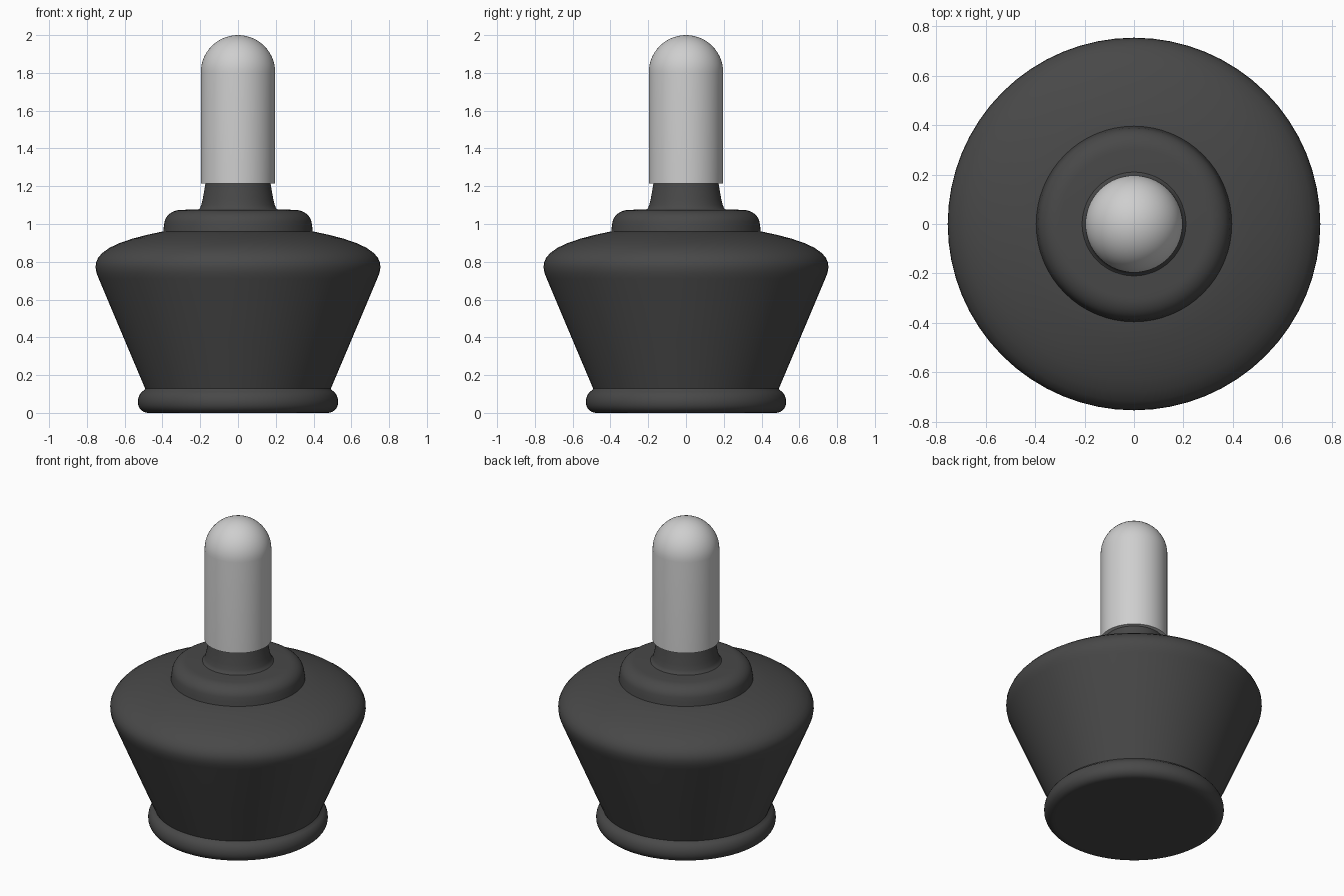
import bpy
import bmesh
import math

cube = bpy.data.objects.get("Cube")
if cube:
    bpy.data.objects.remove(cube, do_unlink=True)


def make_material(name, grey):
    mat = bpy.data.materials.new(name)
    mat.use_nodes = True
    colour = (grey, grey, grey, 1)
    mat.diffuse_color = colour
    mat.node_tree.nodes["Principled BSDF"].inputs["Base Color"].default_value = colour
    return mat


def lathe(name, profile, mat, sharp=40, steps=64):
    """Spin (radius, height) points, listed bottom to top, around z."""
    bm = bmesh.new()
    verts = [bm.verts.new((r, 0, z)) for r, z in profile]
    edges = [bm.edges.new(pair) for pair in zip(verts, verts[1:])]
    bmesh.ops.spin(bm, geom=verts + edges, axis=(0, 0, 1), cent=(0, 0, 0),
                   angle=math.tau, steps=steps, use_merge=True)
    bmesh.ops.remove_doubles(bm, verts=bm.verts, dist=0.0005)
    bmesh.ops.recalc_face_normals(bm, faces=bm.faces)
    mesh = bpy.data.meshes.new(name)
    bm.to_mesh(mesh)
    bm.free()
    mesh.materials.append(mat)
    obj = bpy.data.objects.new(name, mesh)
    bpy.context.collection.objects.link(obj)
    bpy.ops.object.select_all(action="DESELECT")
    obj.select_set(True)
    bpy.context.view_layer.objects.active = obj
    bpy.ops.object.shade_smooth_by_angle(angle=math.radians(sharp))
    return obj


def arc(radius, height, base_r, base_z, start, end, count):
    """Points along an elliptical arc, angles in degrees."""
    points = []
    for i in range(count + 1):
        a = math.radians(start + (end - start) * i / count)
        points.append((base_r + radius * math.cos(a), base_z + height * math.sin(a)))
    return points


rubber = make_material("dark rubber", 0.065)
metal = make_material("light metal", 0.62)

# Rounded foot with a flat underside
foot = ([(0, 0), (0.45, 0)] + arc(0.055, 0.055, 0.475, 0.055, -90, 0, 6)
        + arc(0.055, 0.065, 0.475, 0.06, 5, 65, 5) + [(0.49, 0.13), (0, 0.13)])
lathe("foot", foot, rubber)

# Flared body with a rounded shoulder
body = [(0, 0.12), (0.49, 0.125), (0.6, 0.385), (0.737, 0.71), (0.749, 0.74),
        (0.754, 0.77), (0.752, 0.795), (0.74, 0.822), (0.718, 0.847),
        (0.68, 0.874), (0.63, 0.898), (0.56, 0.922), (0.48, 0.943),
        (0.4, 0.96), (0, 0.98)]
lathe("body", body, rubber)

# Raised collar on the shoulder
collar = ([(0, 0.94), (0.397, 0.95), (0.393, 0.985)]
          + arc(0.09, 0.075, 0.3, 1.0, 10, 90, 8) + [(0.2, 1.077), (0, 1.08)])
lathe("collar", collar, rubber)

# Tapered neck that flares into the collar
neck = [(0, 1.06), (0.215, 1.073), (0.202, 1.083), (0.195, 1.1),
        (0.187, 1.13), (0.172, 1.216), (0, 1.22)]
lathe("neck", neck, rubber)

# Round-ended pin
pin = [(0, 1.214), (0.197, 1.214)] + arc(0.197, 0.197, 0, 1.803, 0, 90, 14)
lathe("pin", pin, metal)
